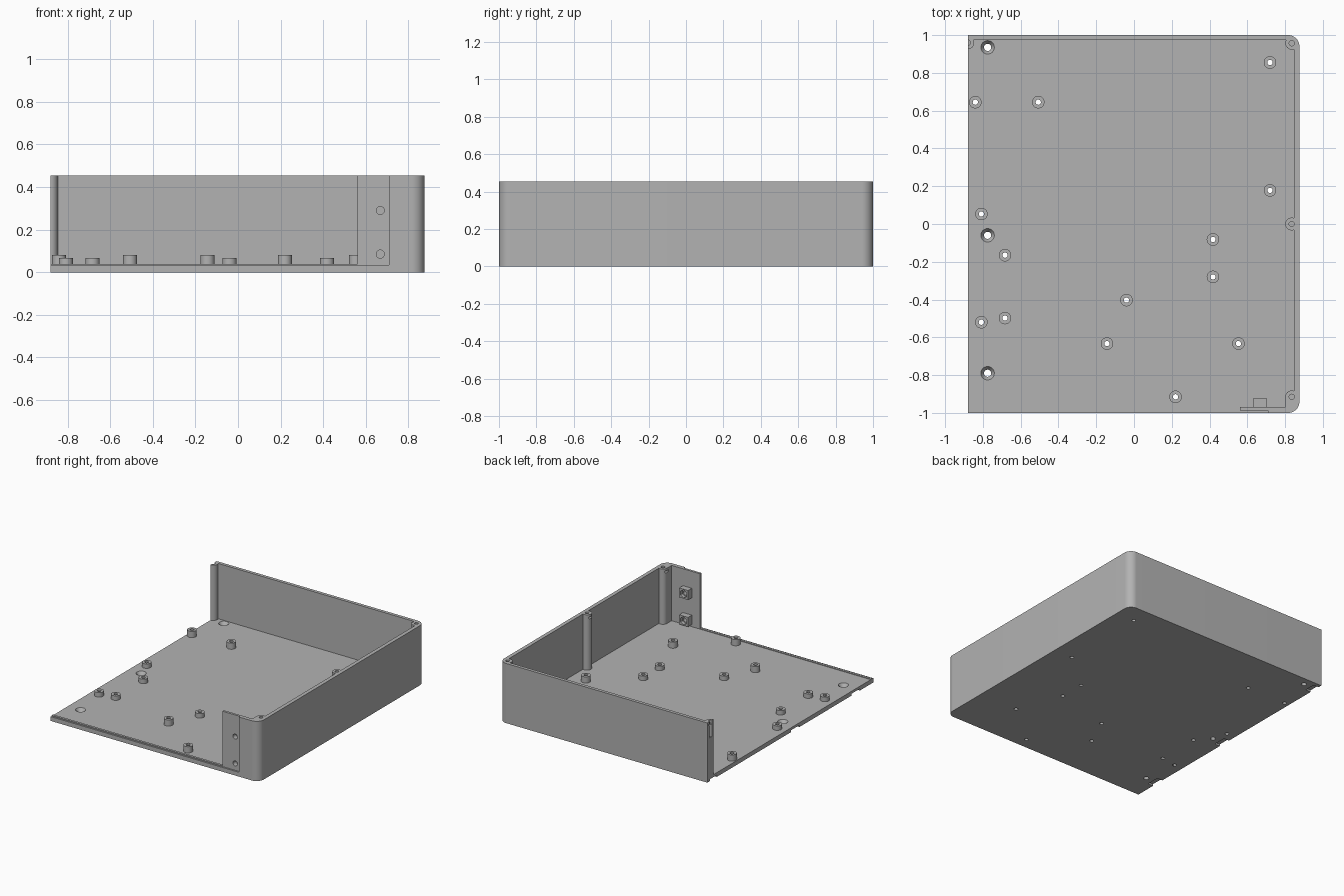
import bpy
import bmesh
from math import sin, cos, pi, radians

cube = bpy.data.objects.get("Cube")
if cube:
    bpy.data.objects.remove(cube, do_unlink=True)

grey = bpy.data.materials.new("plain grey plastic")
grey.use_nodes = True
COLOUR = (0.45, 0.45, 0.45, 1)
grey.diffuse_color = COLOUR
grey.node_tree.nodes["Principled BSDF"].inputs["Base Color"].default_value = COLOUR

LEFT, RIGHT, TOP, FLOOR = -0.88, 0.876, 0.455, 0.033


def make(name, bm):
    bmesh.ops.recalc_face_normals(bm, faces=bm.faces)
    mesh = bpy.data.meshes.new(name)
    bm.to_mesh(mesh)
    bm.free()
    mesh.materials.append(grey)
    obj = bpy.data.objects.new(name, mesh)
    bpy.context.collection.objects.link(obj)
    return obj


def prism(name, outline, z0, z1):
    bm = bmesh.new()
    face = bm.faces.new([bm.verts.new((x, y, z0)) for x, y in outline])
    result = bmesh.ops.extrude_face_region(bm, geom=[face])
    verts = [v for v in result["geom"] if isinstance(v, bmesh.types.BMVert)]
    bmesh.ops.translate(bm, verts=verts, vec=(0, 0, z1 - z0))
    return make(name, bm)


def box(name, x0, x1, y0, y1, z0, z1):
    return prism(name, [(x0, y0), (x1, y0), (x1, y1), (x0, y1)], z0, z1)


def cylinder(name, x, y, z0, z1, r, r_top=None, sides=32):
    bm = bmesh.new()
    bmesh.ops.create_cone(bm, cap_ends=True, segments=sides, radius1=r,
                          radius2=r if r_top is None else r_top, depth=z1 - z0)
    bmesh.ops.translate(bm, verts=bm.verts, vec=(x, y, (z0 + z1) / 2))
    return make(name, bm)


def across(name, x, z, y0, y1, r, sides=24):
    # cylinder lying along y
    obj = cylinder(name, x, -z, y0, y1, r, sides=sides)
    for v in obj.data.vertices:
        v.co = (v.co.x, v.co.z, -v.co.y)
    return obj


def combine(body, parts, operation):
    for part in parts:
        mod = body.modifiers.new("join", "BOOLEAN")
        mod.operation, mod.solver, mod.object = operation, "EXACT", part
        bpy.context.view_layer.objects.active = body
        bpy.ops.object.modifier_apply(modifier=mod.name)
        bpy.data.objects.remove(part, do_unlink=True)


def arc(cx, cy, r, start):
    angles = [radians(start - 90 * i / 12) for i in range(13)]
    return [(cx + r * cos(a), cy + r * sin(a)) for a in angles]


# Outer shape shared by the floor and the walls
R = 0.06
outer = ([(LEFT, 1)] + arc(RIGHT - R, 1 - R, R, 90)
         + arc(RIGHT - R, -1 + R, R, 0))

# Floor, walls and the set-back front panel
case = prism("case_shell", outer + [(LEFT, -1)], 0, FLOOR)
walls = prism("walls", outer + [(0.71, -1), (0.71, -0.988), (0.56, -0.988), (0.56, -0.97),
                                (0.847, -0.97), (0.847, 0.975), (LEFT, 0.975)], 0.02, TOP)
ridge = box("ridge", LEFT, 0.57, -0.988, -0.97, 0.02, 0.038)
combine(case, [walls, ridge], "UNION")

# Lid screw posts
posts = [(0.835, 0.957), (0.835, 0), (0.835, -0.915), (LEFT, 0.96)]
for x, y in posts:
    combine(case, [cylinder("post", x, y, 0.02, TOP, 0.034)], "UNION")
combine(case, [box("post_web", 0.801, 0.86, -0.98, -0.915, 0.02, TOP)], "UNION")
combine(case, [box("trim", LEFT - 0.1, LEFT, 0.8, 1.1, -0.1, 0.6)], "DIFFERENCE")
for x, y in posts:
    hole = cylinder("screw_hole", x, y, 0.33, 0.5, 0.014, sides=20)
    slot = box("nut_slot", x - 0.05 if x > 0 else x - 0.02, x + 0.018,
               y - 0.018, y + 0.018, 0.422, 0.437)
    combine(case, [hole, slot], "DIFFERENCE")

# Nut holders behind the front panel
for z in (0.085, 0.29):
    combine(case, [box("nut_block", 0.63, 0.705, -0.98, -0.925, z - 0.036, z + 0.036)], "UNION")
    combine(case, [across("bolt_hole", 0.668, z, -1.1, -0.9, 0.019),
                   across("nut_pocket", 0.668, z, -0.95, -0.9, 0.03, 6)], "DIFFERENCE")

# Countersunk holes with notches under the open edge
for y in (0.935, -0.06, -0.79):
    combine(case, [cylinder("bore", -0.775, y, -0.02, 0.06, 0.019),
                   cylinder("countersink", -0.775, y, 0.008, FLOOR + 0.002, 0.019, 0.037),
                   box("notch", LEFT - 0.1, -0.835, y - 0.05, min(y + 0.05, 0.97), -0.02, 0.014)],
            "DIFFERENCE")

# Standoffs: tall and short groups, each bored through the floor
tall = [(-0.84, 0.645), (-0.507, 0.645), (-0.143, -0.633), (0.553, -0.633),
        (0.22, -0.915), (0.72, 0.855), (0.72, 0.178)]
short = [(-0.808, 0.053), (-0.808, -0.52), (-0.683, -0.165), (-0.683, -0.498),
         (-0.04, -0.403), (0.418, -0.082), (0.418, -0.28)]
for spots, height in ((tall, 0.08), (short, 0.067)):
    for x, y in spots:
        combine(case, [cylinder("standoff", x, y, 0.02, height, 0.033)], "UNION")
        combine(case, [cylinder("bore", x, y, -0.02, 0.1, 0.014, sides=20)], "DIFFERENCE")

# Smooth the round parts, keep the corners crisp
bpy.ops.object.select_all(action="DESELECT")
case.select_set(True)
bpy.context.view_layer.objects.active = case
bpy.ops.object.shade_smooth_by_angle(angle=radians(30))
